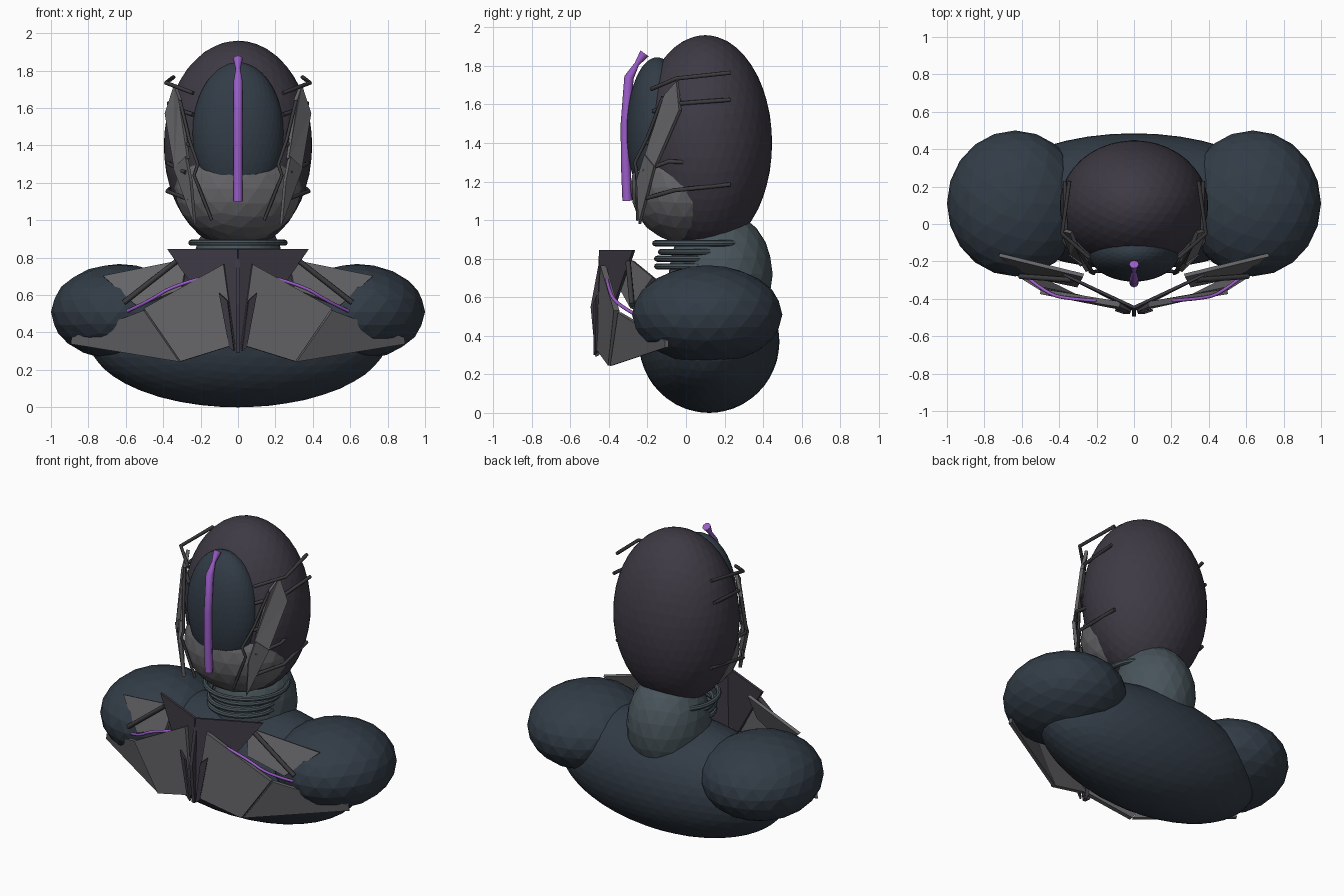
import bpy, bmesh
from mathutils import Vector

if "Cube" in bpy.data.objects:
    bpy.data.objects.remove(bpy.data.objects["Cube"])


def material(name, r, g, b):
    m = bpy.data.materials.new(name)
    m.diffuse_color = (r, g, b, 1)
    m.use_nodes = True
    m.node_tree.nodes["Principled BSDF"].inputs["Base Color"].default_value = m.diffuse_color
    return m


BLUE = material("dark_blue", .032, .045, .062)
HOOD = material("hood_dark", .048, .042, .058)
SLATE = material("slate", .065, .09, .105)
GREY = material("grey", .13, .13, .14)
IRON = material("iron", .045, .045, .05)
PURPLE = material("purple", .33, .11, .58)


def add(name, mesh, mat):
    ob = bpy.data.objects.new(name, mesh)
    bpy.context.collection.objects.link(ob)
    mesh.materials.append(mat)
    return ob


def blob(name, centre, radii, level, mat):
    """Faceted ellipsoid."""
    bm = bmesh.new()
    bmesh.ops.create_icosphere(bm, subdivisions=level, radius=1)
    bmesh.ops.scale(bm, vec=radii, verts=bm.verts)
    bmesh.ops.translate(bm, vec=centre, verts=bm.verts)
    me = bpy.data.meshes.new(name)
    bm.to_mesh(me)
    bm.free()
    return add(name, me, mat)


def flip(points):
    return [(-p[0], *p[1:]) for p in points]


def plate(name, points, mat, thick=.025, both=True):
    """Flat panel given by its outline, thickened, on both sides."""
    sides = [("right", points), ("left", flip(points)[::-1])] if both else [("mid", points)]
    for side, pts in sides:
        me = bpy.data.meshes.new(name)
        me.from_pydata(pts, [], [range(len(pts))] if len(pts) < 5
                       else [(0, i, i + 1) for i in range(1, len(pts) - 1)])
        ob = add(f"{name}_{side}", me, mat)
        mod = ob.modifiers.new("thickness", 'SOLIDIFY')
        mod.thickness = thick
        mod.offset = 0


def rod(name, points, radius, mat, both=True, radii=None, kind='POLY', closed=False):
    """Round bar along a path."""
    for side, pts in ([("right", points), ("left", flip(points))] if both else [("mid", points)]):
        cu = bpy.data.curves.new(name, 'CURVE')
        cu.dimensions = '3D'
        cu.bevel_depth = radius
        cu.bevel_resolution = 2
        cu.use_fill_caps = True
        cu.resolution_u = 4
        sp = cu.splines.new(kind)
        sp.points.add(len(pts) - 1)
        for i, p in enumerate(pts):
            sp.points[i].co = (*p, 1)
            sp.points[i].radius = radii[i] if radii else 1
        if kind == 'NURBS':
            sp.order_u = 3
            sp.use_endpoint_u = True
        add(f"{name}_{side}", cu, mat)


# Body masses
blob("torso", (0, .12, .37), (.80, .365, .37), 4, BLUE)
for s, side in ((1, "right"), (-1, "left")):
    blob("shoulder_" + side, (s * .635, .11, .51), (.365, .39, .256), 3, BLUE)
blob("neck", (0, .18, .72), (.25, .27, .33), 3, SLATE)

# Head, visor and jaw guard
blob("hood", (0, .10, 1.40), (.397, .347, .56), 4, HOOD)
blob("visor", (0, -.15, 1.46), (.245, .158, .385), 4, BLUE)
blob("jaw_guard", (0, -.01, 1.17), (.34, .28, .29), 3, GREY)

# Neck rings
for i, (z, r, y) in enumerate(((.88, .25, .09), (.835, .215, .085),
                               (.80, .205, .055), (.76, .205, .055))):
    bpy.ops.mesh.primitive_torus_add(location=(0, y, z), major_radius=r, minor_radius=.016,
                                     major_segments=32, minor_segments=8)
    ring = bpy.context.object
    ring.name = f"neck_ring_{i + 1}"
    ring.data.materials.append(SLATE)

# Purple crest down the visor
rod("crest", [(0, -.305, 1.10), (0, -.313, 1.30), (0, -.314, 1.50), (0, -.296, 1.74),
              (0, -.255, 1.81), (0, -.215, 1.865)], .025, PURPLE, both=False,
    radii=[1, 1, 1, 1, .5, 1.05])

# Cheek blades, inner struts and head pins
plate("cheek_blade", [(.265, -.21, 1.33), (.31, -.11, 1.65), (.335, -.045, 1.72),
                      (.385, -.03, 1.57), (.335, -.16, 1.27)], GREY, .02)
plate("cheek_lower_blade", [(.25, -.25, 1.21), (.275, -.21, 1.34), (.34, -.16, 1.28),
                            (.23, -.24, .98)], GREY, .02)
rod("cheek_strut", [(.14, -.25, 1.00), (.235, -.255, 1.24), (.215, -.265, 1.30),
                    (.26, -.20, 1.43), (.31, -.12, 1.64)], .009, IRON)
for i, path in enumerate((
        [(.24, -.18, 1.68), (.385, -.05, 1.735), (.345, .23, 1.765)],
        [(.24, -.17, 1.565), (.365, -.04, 1.605), (.37, .23, 1.625)],
        [(.25, -.20, 1.40), (.34, -.10, 1.43)],
        [(.28, -.22, 1.255), (.375, -.09, 1.305), (.355, 0, 1.30)],
        [(.26, -.22, 1.11), (.378, -.06, 1.155), (.345, .23, 1.185)])):
    rod(f"head_pin_{i + 1}", path, .011, IRON)

# Collar, centre keel and fins
plate("collar", [(0, -.445, .845), (.375, -.27, .845), (0, -.46, .30)], HOOD, .015)
plate("keel", [(0, -.44, .845), (0, -.495, .55), (0, -.47, .29), (0, -.45, .30)],
      HOOD, .022, both=False)
plate("keel_fin", [(.10, -.46, .61), (.055, -.475, .57), (.02, -.475, .30),
                   (.045, -.465, .32)], HOOD, .012)

# Chest and shoulder armour plates
plate("chest_plate", [(.075, -.43, .765), (.50, -.36, .53), (.305, -.39, .245),
                      (.015, -.455, .335)], GREY, .03)
plate("flank_plate", [(.31, -.385, .245), (.89, -.10, .34), (.885, -.10, .375),
                      (.50, -.345, .52)], GREY, .02)
plate("shoulder_plate", [(.27, -.275, .79), (.72, -.165, .70), (.54, -.28, .54),
                         (.30, -.33, .63)], GREY, .02)
rod("shoulder_strut", [(.33, -.30, .78), (.61, -.28, .56)], .014, IRON)
rod("power_cord", [(.20, -.41, .69), (.36, -.40, .645), (.47, -.37, .57), (.59, -.27, .515)],
    .009, PURPLE, kind='NURBS')
